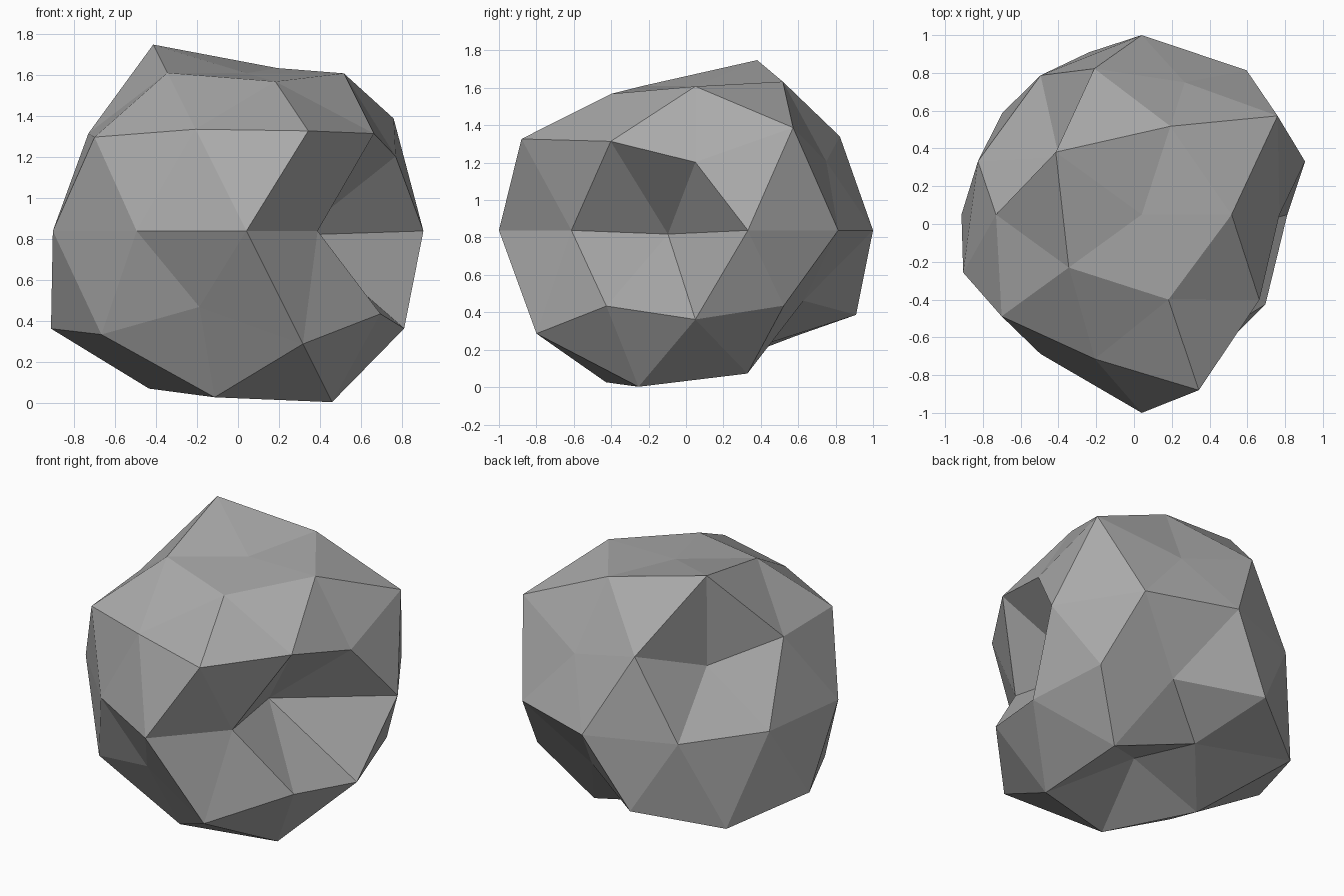
import bpy, bmesh
from math import atan2, degrees
from mathutils import Vector

cube = bpy.data.objects.get("Cube")
if cube:
    bpy.data.objects.remove(cube, do_unlink=True)

# Stone colour
stone = bpy.data.materials.new("stone grey")
stone.use_nodes = True
grey = (0.4, 0.4, 0.4, 1)
stone.diffuse_color = grey
stone.node_tree.nodes["Principled BSDF"].inputs["Base Color"].default_value = grey

# Radius of each ring of points, keyed by height of the ring on a unit ball,
# listed anticlockwise from +x
RINGS = {
    1: [.77],
    .9: [.905, .935, 1.07, .908, .87],
    .5: [1.045, .955, .907, .945, .905],
    .4: [.815, .823, .62, 1.025, 1.093],
    0: [.909, .944, .95, .911, .912, .994, .912, 1.05, .745, .28],
    -.4: [.9, 1.01, 1.067, .83, .905],
    -.5: [.906, .715, 1.074, 1.0, 1.05],
    -.9: [.9, .74, .905, .955, .983],
    -1: [.585],
}

# Sideways shifts of the dented points
NUDGES = {
    (0, 8): (-.09, -.06, 0),
    (0, 9): (-.02, -.06, -.02),
    (.4, 2): (.01, -.02, .04),
    (-.9, 1): (-.02, .015, .025),
    (.9, 4): (0, -.015, -.01),
    (-.5, 3): (-.02, -.01, .02),
}
CENTRE = Vector((.041, .05, .838))

# Boulder: a faceted ball with its points pushed in and out
bm = bmesh.new()
bmesh.ops.create_icosphere(bm, subdivisions=2, radius=1)
for v in bm.verts:
    d = v.co.normalized()
    height = round(d.z, 1)
    ring = RINGS[height]
    turn = (degrees(atan2(d.y, d.x)) + 9) % 360
    i = int(turn * len(ring) // 360)
    v.co = CENTRE + d * ring[i] + Vector(NUDGES.get((height, i), (0, 0, 0)))
for f in bm.faces:
    f.smooth = False
bmesh.ops.recalc_face_normals(bm, faces=bm.faces)

mesh = bpy.data.meshes.new("boulder")
bm.to_mesh(mesh)
bm.free()
mesh.materials.append(stone)
bpy.context.collection.objects.link(bpy.data.objects.new("boulder", mesh))
